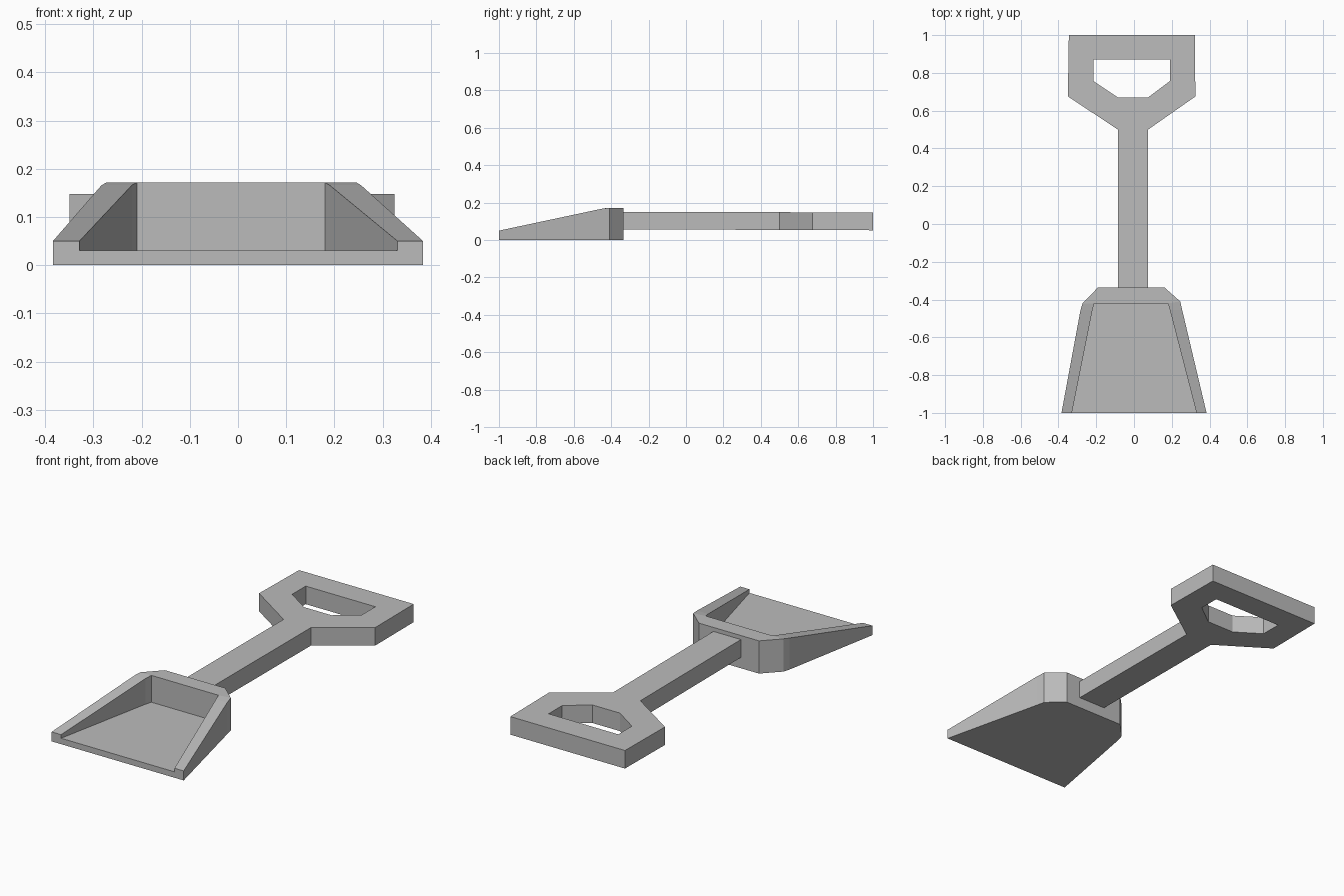
import bpy, bmesh

cube = bpy.data.objects.get("Cube")
if cube:
    bpy.data.objects.remove(cube)

GREY = (0.5, 0.5, 0.5, 1)
grey = bpy.data.materials.new("plain grey")
grey.use_nodes = True
grey.diffuse_color = GREY
grey.node_tree.nodes["Principled BSDF"].inputs["Base Color"].default_value = GREY


def finish(bm, name):
    bmesh.ops.remove_doubles(bm, verts=bm.verts, dist=0.0005)
    bmesh.ops.recalc_face_normals(bm, faces=bm.faces)
    mesh = bpy.data.meshes.new(name)
    bm.to_mesh(mesh)
    bm.free()
    mesh.materials.append(grey)
    obj = bpy.data.objects.new(name, mesh)
    bpy.context.collection.objects.link(obj)
    return obj


def ring(bm, points, height):
    return [bm.verts.new((x, y, height(y))) for x, y in points]


def bridge(bm, a, b, closed=False):
    for i in range(len(a) if closed else len(a) - 1):
        j = (i + 1) % len(a)
        bm.faces.new((a[i], a[j], b[j], b[i]))


# Scoop: open tray whose rim rises from the lip to the back
outer = [(-.384, -1), (-.283, -.455), (-.272, -.42), (-.19, -.335),
         (.16, -.335), (.245, -.41), (.255, -.455), (.384, -1)]
inner = [(-.329, -1), (-.22, -.455), (-.21, -.42), (-.21, -.42),
         (.18, -.42), (.18, -.42), (.19, -.455), (.331, -1)]


def rim(y):
    return min(.172, .05 + (y + 1) * .213)


bm = bmesh.new()
base = ring(bm, outer, lambda y: 0)
top = ring(bm, outer, rim)
lip = ring(bm, inner, rim)
# the two doubled back corners share one vertex each
corner_pairs = [(2, 3), (5, 4)]
floor = ring(bm, inner, lambda y: .031)
for a, b in ((base, top), (top, lip), (lip, floor)):
    bridge(bm, a, b)
bm.faces.new(base)
unique_floor = [v for i, v in enumerate(floor) if i not in (3, 4)]
bm.faces.new(unique_floor)
bm.faces.new((base[0], base[-1], top[-1], lip[-1],
              floor[-1], floor[0], lip[0], top[0]))
finish(bm, "scoop")


# Shaft and grip dip very slightly towards the far end
def upper(y):
    return .151 - .004 * (y + .335) / 1.335


def lower(y):
    return .057 - .005 * (y + .335) / 1.335


# Shaft
shaft_outline = [(-.085, -.36), (.075, -.36), (.075, .5), (-.085, .5)]
bm = bmesh.new()
high, low = ring(bm, shaft_outline, upper), ring(bm, shaft_outline, lower)
bridge(bm, high, low, True)
bm.faces.new(high)
bm.faces.new(low)
finish(bm, "shaft")

# Grip: flared frame around a hand hole
frame = [(-.085, .5), (.075, .5), (.325, .675), (.322, 1), (-.345, 1), (-.35, .675)]
hole = [(-.085, .67), (.075, .67), (.19, .757), (.19, .87), (-.215, .87), (-.215, .757)]
bm = bmesh.new()
rings = [ring(bm, frame, upper), ring(bm, hole, upper),
         ring(bm, hole, lower), ring(bm, frame, lower)]
for i in range(4):
    bridge(bm, rings[i], rings[(i + 1) % 4], True)
finish(bm, "grip")
